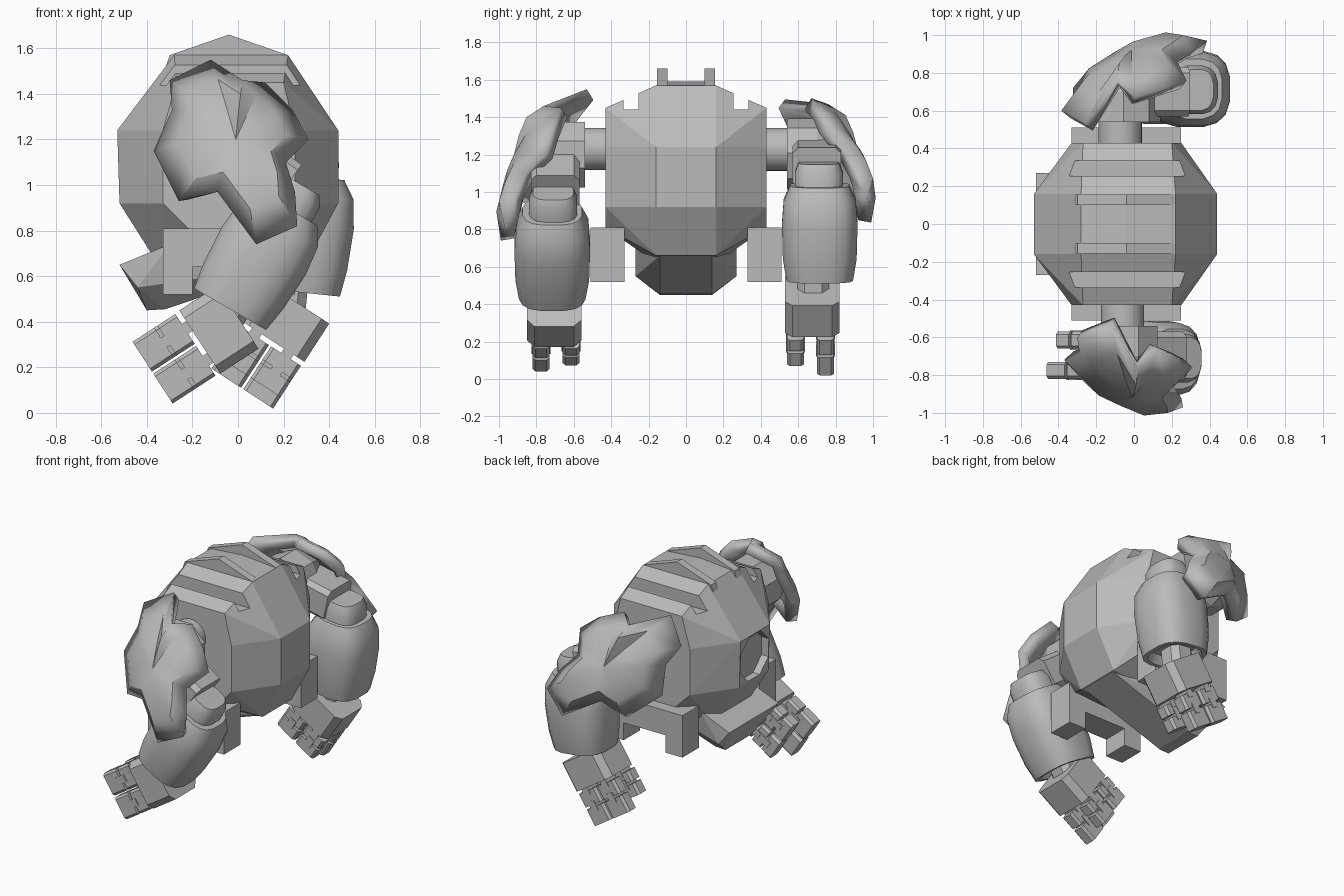
import bpy, bmesh, math
from mathutils import Vector, Matrix

cube = bpy.data.objects.get("Cube")
if cube:
    bpy.data.objects.remove(cube, do_unlink=True)

grey = bpy.data.materials.new("plain_grey")
grey.use_nodes = True
GREY = (0.5, 0.5, 0.5, 1)
grey.diffuse_color = GREY
grey.node_tree.nodes["Principled BSDF"].inputs["Base Color"].default_value = GREY
I = Matrix.Identity(4)


def finish(name, bm, M=I, smooth=False):
    bm.transform(M)
    if M.determinant() < 0:
        bmesh.ops.reverse_faces(bm, faces=bm.faces)
    me = bpy.data.meshes.new(name)
    bm.to_mesh(me)
    bm.free()
    ob = bpy.data.objects.new(name, me)
    bpy.context.collection.objects.link(ob)
    me.materials.append(grey)
    if smooth:
        bpy.ops.object.select_all(action='DESELECT')
        ob.select_set(True)
        bpy.context.view_layer.objects.active = ob
        bpy.ops.object.shade_smooth_by_angle(angle=math.radians(32))
    return ob


def hull(name, pts, M=I, smooth=False):
    bm = bmesh.new()
    for p in pts:
        bm.verts.new(p)
    out = bmesh.ops.convex_hull(bm, input=bm.verts)
    loose = [v for v in bm.verts if not v.link_faces]
    bmesh.ops.delete(bm, geom=loose, context='VERTS')
    bmesh.ops.dissolve_limit(bm, angle_limit=0.02, verts=bm.verts, edges=bm.edges)
    bmesh.ops.recalc_face_normals(bm, faces=bm.faces)
    return finish(name, bm, M, smooth)


def box(name, x0, x1, y0, y1, z0, z1):
    return hull(name, [(x, y, z) for x in (x0, x1) for y in (y0, y1) for z in (z0, z1)])


def prism(profile, *ys):
    return [(x, y, z) for y in ys for x, z in profile]


def ring(cx, cz, r, n):
    return [(cx + r * math.cos(math.tau * (k + .5) / n),
             cz + r * math.sin(math.tau * (k + .5) / n)) for k in range(n)]


def cut(target, cutter):
    cutter.hide_render = True
    cutter.hide_viewport = True
    m = target.modifiers.new("cut", 'BOOLEAN')
    m.operation = 'DIFFERENCE'
    m.solver = 'EXACT'
    m.object = cutter


# Faceted torso with grooves on top and an eight-sided port in its face
middle = [(-.53, 1.24), (-.33, 1.48), (-.28, 1.57), (.22, 1.57), (.26, 1.48),
          (.44, 1.24), (.44, .92), (.3, .66), (-.33, .62), (-.52, .92)]
flank = [(-.33, 1.24), (-.27, 1.45), (.2, 1.45), (.25, 1.24),
         (.25, .92), (.15, .81), (-.22, .81), (-.33, .92)]
torso = hull("torso", prism(middle, -.16, .16) + prism(flank, -.43, .43)
             + [(-.04, -.1, 1.59), (-.04, .1, 1.59)])
for side in (-1, 1):
    cut(torso, box("groove_cutter", -.6, .6, side * .255, side * .335, 1.44, 1.8))
port = [(x, y, z) for x in (-.7, -.47) for y, z in ring(0, 1.08, .165, 8)]
cut(torso, hull("port_cutter", port))

# Paired crest ridges on top and hip arches below
crest = [(-.34, 1.45), (-.3, 1.57), (-.04, 1.66), (.22, 1.57), (.26, 1.46)]
for side in (-1, 1):
    hull("crest_ridge", prism(crest, side * .1, side * .155))
    a, b = side * .33, side * .51
    box("hip_beam", -.33, .25, a, b, .64, .81)
    for x in (-.33, .12):
        box("hip_leg", x, x + .13, a, b, .52, .65)

# Wedge-shaped chin under the torso
hull("chin", prism([(-.52, .65), (-.3, .74), (-.44, .55)], -.27, .27)
     + prism([(-.4, .45), (-.32, .455), (.29, .66)], -.14, .14))


# Arm parts are laid out along an axis in the side plane
def frame(origin, angle):
    o, c, s = Vector((origin[0], 0, origin[1])), math.cos(angle), math.sin(angle)
    along, across = Vector((c, 0, s)), Vector((-s, 0, c))
    return lambda a, t, y: o + along * a + across * t + Vector((0, -y, 0))


def block(name, f, a, t, y, M, chamfer=0.0):
    pts = []
    for s in a:
        for t0, ct in ((t[0], chamfer), (t[1], -chamfer)):
            for y0, cy in ((y[0], chamfer), (y[1], -chamfer)):
                pts += [f(s, t0 + ct, y0), f(s, t0, y0 + cy)]
    return hull(name, pts, M)


def barrel(name, f, rings, yc, n, M):
    bm = bmesh.new()
    loops = []
    soft = lambda v: math.copysign(abs(v) ** .7, v)
    for s, r, ry in rings:
        ang = [math.tau * (k + .5) / n for k in range(n)]
        loops.append([bm.verts.new(f(s, r * soft(math.cos(q)), yc + ry * soft(math.sin(q))))
                      for q in ang])
    for p, q in zip(loops, loops[1:]):
        for k in range(n):
            bm.faces.new((p[k], p[(k + 1) % n], q[(k + 1) % n], q[k]))
    bm.faces.new(loops[0])
    bm.faces.new(loops[-1])
    bmesh.ops.recalc_face_normals(bm, faces=bm.faces)
    return finish(name, bm, M, True)


# Notched, bulging shoulder plate
rim = [(-.3, -.6, 1.46), (-.12, -.53, 1.55), (.02, -.76, 1.46), (.12, -.67, 1.45),
       (.24, -.72, 1.33), (.31, -.76, 1.2), (.21, -.86, 1.1), (.25, -.92, .97),
       (.26, -.97, .82), (.08, -.99, .74), (-.09, -.92, .97), (-.26, -.84, .93),
       (-.37, -.72, 1.15), (-.29, -.68, 1.33)]


def shoulder_plate(name, M):
    bm = bmesh.new()
    hub = Vector((-.01, -.92, 1.2))
    loops = []
    for k, bulge in ((1, 0), (.7, .045), (.35, .03)):
        loops.append([bm.verts.new(hub.lerp(Vector(p), k) + Vector((0, -bulge, bulge * .4)))
                      for p in rim])
    centre = bm.verts.new(hub)
    n = len(rim)
    for k in range(n):
        j = (k + 1) % n
        for p, q in zip(loops, loops[1:]):
            bm.faces.new((p[k], p[j], q[j], q[k]))
        bm.faces.new((loops[-1][k], loops[-1][j], centre))
    bmesh.ops.recalc_face_normals(bm, faces=bm.faces)
    if sum(f.normal.y for f in bm.faces) > 0:
        bmesh.ops.reverse_faces(bm, faces=bm.faces)
    ob = finish(name, bm, M, True)
    m = ob.modifiers.new("thickness", 'SOLIDIFY')
    m.thickness = .07
    m.offset = -1
    ob.modifiers.move(len(ob.modifiers) - 1, 0)


def arm(tag, M, hand_shift):
    # Shoulder joint and upper arm
    hull(tag + "shoulder_axle", prism(ring(-.06, 1.23, .115, 20), -.4, -.6), M, True)
    hull(tag + "shoulder_block", prism(ring(-.05, 1.2, .19, 8), -.54, -.7)
         + prism(ring(-.05, 1.2, .15, 8), -.8), M)
    upper = frame((-.06, 1.2), math.radians(-36))
    block(tag + "upper_arm", upper, (0, .34), (-.11, .11), (.57, .83), M, .03)

    # Forearm with rounded elbow and open cuff
    fore = frame((-.035, .455), math.radians(60))
    barrel(tag + "forearm", fore,
           [(.06, .13, .13), (0, .155, .155), (0, .185, .18), (.12, .205, .2),
            (.3, .215, .205), (.43, .2, .195), (.51, .15, .16)], .715, 16, M)
    barrel(tag + "elbow", fore,
           [(.45, .12, .13), (.58, .12, .13), (.63, .09, .11)], .71, 16, M)

    # Hand with two rows of jointed fingers
    H = Matrix.Translation(hand_shift) @ M
    barrel(tag + "wrist", fore, [(-.12, .09, .09), (.1, .09, .09)], .71, 8, H)
    hand = frame((0, .42), math.radians(213))
    block(tag + "palm", hand, (0, .2), (-.165, .165), (.56, .85), H, .04)
    for row, y, joints in (("outer", (.73, .82), (.215, .325, .455)),
                           ("inner", (.57, .66), (.215, .3, .395))):
        for t in (-.0835, .0835):
            for a, b in zip(joints, joints[1:]):
                block(tag + row + "_finger", hand, (a + .008, b - .008),
                      (t - .078, t + .078), y, H, .015)
                block(tag + row + "_hinge", hand, (a - .035, a + .035),
                      (t - .025, t + .025), (y[0] - .006, y[1] + .006), H)
    shoulder_plate(tag + "shoulder_plate", M)


# Second arm is mirrored, then swung about the shoulder
pivot = Matrix.Translation((-.06, 0, 1.2))
swing = pivot @ Matrix.Rotation(math.radians(-24), 4, 'Y') @ pivot.inverted()
arm("front_", I, (0, 0, 0))
arm("back_", swing @ Matrix.Diagonal((1, -1, 1, 1)), (-.05, -.03, -.03))
